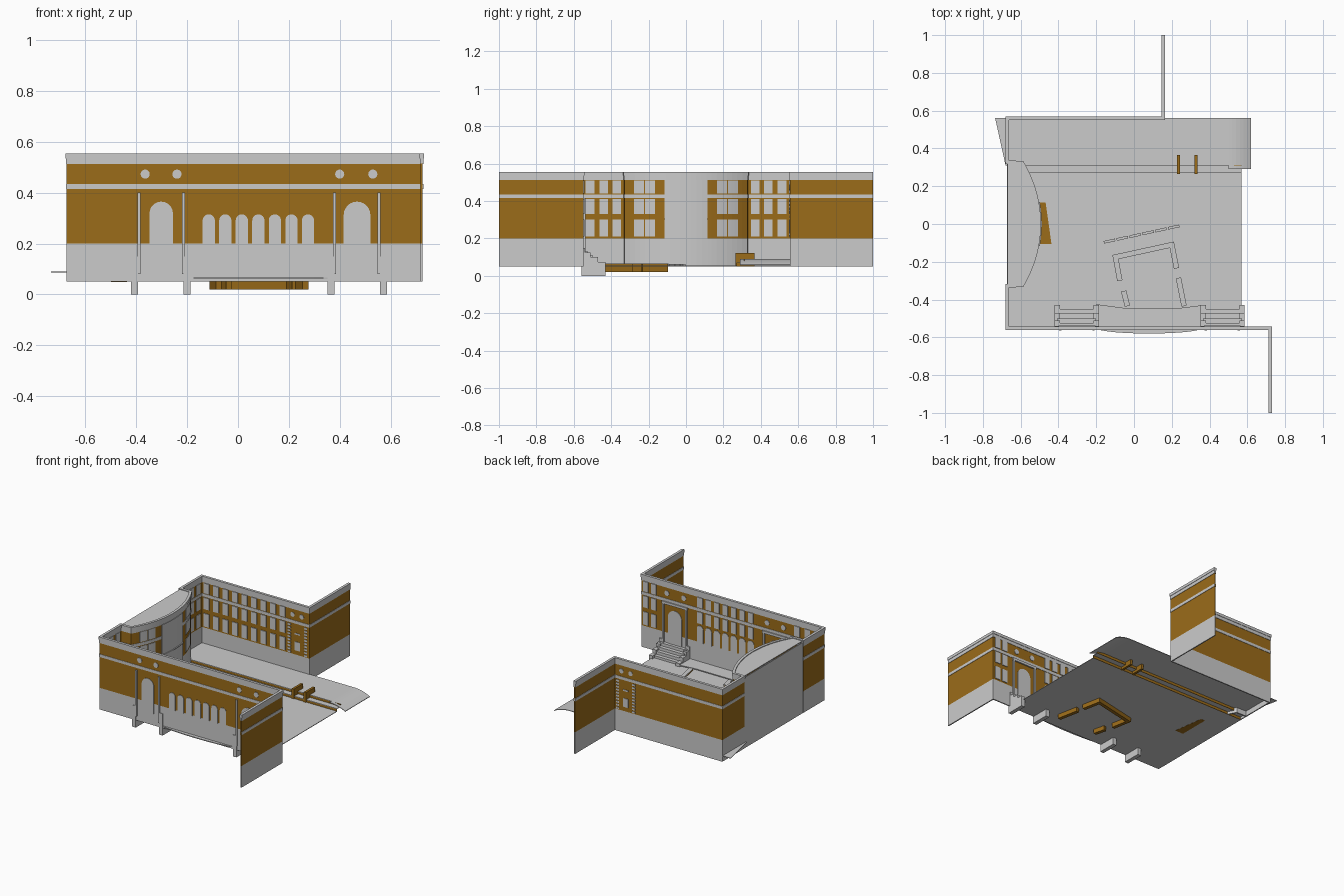
import bpy, bmesh, math
from mathutils import Vector

if "Cube" in bpy.data.objects:
    bpy.data.objects.remove(bpy.data.objects["Cube"])

brown = bpy.data.materials.new("brown_wall")
brown.diffuse_color = (0.33, 0.15, 0.01, 1)
brown.use_nodes = True
brown.node_tree.nodes["Principled BSDF"].inputs["Base Color"].default_value = brown.diffuse_color


def finish(name, bm, mat=None):
    bmesh.ops.recalc_face_normals(bm, faces=bm.faces)
    me = bpy.data.meshes.new(name)
    bm.to_mesh(me)
    bm.free()
    ob = bpy.data.objects.new(name, me)
    bpy.context.collection.objects.link(ob)
    if mat:
        me.materials.append(mat)
    return ob


def add_prism(bm, pts, vec):
    f = bm.faces.new([bm.verts.new(p) for p in pts])
    r = bmesh.ops.extrude_face_region(bm, geom=[f], use_keep_orig=True)
    bmesh.ops.translate(bm, vec=vec, verts=[v for v in r["geom"] if isinstance(v, bmesh.types.BMVert)])


def prisms(name, items, mat=None):
    bm = bmesh.new()
    for pts, vec in items:
        add_prism(bm, pts, vec)
    return finish(name, bm, mat)


def box(x0, x1, y0, y1, z0, z1):
    return [(x0, y0, z0), (x1, y0, z0), (x1, y1, z0), (x0, y1, z0)], (0, 0, z1 - z0)


def ribbon(name, paths, z0, z1, t, mat=None):
    """Upright walls of thickness t following 2D paths, mitred at corners."""
    bm = bmesh.new()
    for path in paths:
        p = [Vector(q) for q in path]
        rings = []
        for i, q in enumerate(p):
            a = (q - p[i - 1]).normalized() if i else (p[1] - q).normalized()
            b = (p[i + 1] - q).normalized() if i < len(p) - 1 else a
            n = Vector((-a.y - b.y, a.x + b.x)).normalized()
            n *= t / 2 / max(0.3, n.dot(Vector((-a.y, a.x))))
            rings.append([bm.verts.new((*(q + s * n), z)) for s, z in ((-1, z0), (1, z0), (1, z1), (-1, z1))])
        for r, s in zip(rings, rings[1:]):
            for k in range(4):
                bm.faces.new((r[k], r[(k + 1) % 4], s[(k + 1) % 4], s[k]))
        bm.faces.new(rings[0])
        bm.faces.new(rings[-1])
    return finish(name, bm, mat)


def arch(x, w, z0, z1):
    r = w / 2
    pts = [(x - r, -0.559, z0), (x + r, -0.559, z0)]
    pts += [(x + r * math.cos(math.pi * i / 12), -0.559, z1 - r + r * math.sin(math.pi * i / 12)) for i in range(13)]
    return pts, (0, 0.014, 0)


def disc(x, y, z, r):
    a = [math.tau * i / 20 for i in range(20)]
    return [(x + r * math.cos(t), y - 0.007, z + r * math.sin(t)) for t in a], (0, 0.014, 0)


# Bowed facade curve (circle arc bulging into the courtyard)
R, CX = 0.63, -1.132


def bow(y, off=0.0):
    a = math.asin(y / R)
    return CX + (R + off) * math.cos(a), (R + off) * math.sin(a)


def bow_range(y0, y1, n=6, off=0.0):
    return [bow(y0 + (y1 - y0) * i / n, off) for i in range(n + 1)]


# Continuous courtyard wall in stacked layers
arc = bow_range(0.325, -0.325, 24)
path = [(0.155, 1), (0.155, 0.56), (-0.67, 0.56), (-0.67, 0.327)] + arc + \
       [(-0.67, -0.327), (-0.67, -0.552), (0.722, -0.552), (0.722, -1)]
ribbon("wall_base", [path], 0.05, 0.2, 0.008)
ribbon("wall_brown", [path], 0.2, 0.515, 0.008, brown)
ribbon("string_course", [path], 0.415, 0.435, 0.013)
ribbon("cornice_lower", [path], 0.512, 0.535, 0.013)
ribbon("cornice_upper", [path], 0.535, 0.555, 0.018)
ribbon("bow_back_panel", [[(-0.67, 0.33), (-0.67, -0.33)]], 0.05, 0.54, 0.006)
prisms("bow_roof", [([(x, y, 0.545) for x, y in [(-0.67, 0.327)] + arc + [(-0.67, -0.327)]], (0, 0, 0.005))])

# Window rows
rows = [(0.21, 0.3), (0.33, 0.41), (0.44, 0.51)]
ends, bays = [0.37, 0.44, 0.513], [(0.165, 0.217), (0.223, 0.275)]
items = [box(-0.667, -0.662, s * y - 0.023, s * y + 0.023, a, b) for y in ends for s in (1, -1) for a, b in rows]
prisms("side_windows", items)
for i, (a, b) in enumerate(rows):
    ribbon(f"bow_windows_{i}", [bow_range(s * u, s * v, 3, 0.004) for u, v in bays for s in (1, -1)], a, b, 0.006)
ribbon("bow_entrance_bay", [bow_range(-0.113, 0.113, 8, 0.005)], 0.05, 0.512, 0.008)
ribbon("bow_entrance_ledge", [bow_range(-0.113, 0.113, 8, 0.008)], 0.3, 0.306, 0.012)

back_x = [-0.63 + 0.073 * i for i in range(9)]
prisms("back_windows", [box(x - 0.021, x + 0.021, 0.551, 0.557, a, b) for x in back_x for a, b in rows])
mid_x = [-0.115 + 0.065 * i for i in range(7)]
end_x = [-0.62, -0.55, -0.47, 0.63, 0.69]
items = [box(x - 0.02, x + 0.02, -0.549, -0.543, a, b) for x in mid_x for a, b in rows[1:]]
items += [box(x - 0.02, x + 0.02, -0.549, -0.543, a, b) for x in end_x for a, b in rows]
prisms("front_windows", items)

# Arches, portals and round windows
prisms("arcade_windows", [arch(x, 0.048, 0.195, 0.315) for x in mid_x])
prisms("portal_doors", [arch(-0.302, 0.092, 0.13, 0.365), arch(0.468, 0.105, 0.13, 0.365)])
cols = [-0.39, -0.215, 0.38, 0.555]
prisms("portal_columns", [box(x - 0.006, x + 0.006, -0.564, -0.538, 0.08, 0.4) for x in cols])
prisms("portal_lintels", [box(a - 0.01, b + 0.01, -0.552, -0.538, 0.398, 0.415) for a, b in (cols[:2], cols[2:])])
items = [disc(x, -0.552, 0.473, 0.018) for x in (-0.365, -0.24, 0.4, 0.53)]
prisms("round_windows", items + [disc(x, 0.56, 0.473, 0.016) for x in (0.03, 0.1)])
prisms("back_quoins", [box(x - 0.011, x + 0.011, 0.553, 0.567, 0.205 + 0.021 * i, 0.217 + 0.021 * i)
                       for x in (0.005, 0.13) for i in range(10)])
prisms("back_panels", [box(0.048, 0.088, 0.553, 0.567, a, b) for a, b in ((0.23, 0.29), (0.34, 0.35))])

# Stepped cheek walls and stairs at the portals
prof = [(-0.56, 0), (-0.43, 0), (-0.43, 0.075), (-0.47, 0.075), (-0.47, 0.1), (-0.51, 0.1),
        (-0.51, 0.125), (-0.54, 0.125), (-0.54, 0.15), (-0.56, 0.15)]
cheeks = [-0.407, -0.2, 0.366, 0.572]
prisms("stair_cheeks", [([(x - 0.014, y, z) for y, z in prof], (0.028, 0, 0)) for x in cheeks])
items = [box(a, b, -0.55, -0.45 - 0.025 * i, 0.05 + 0.02 * i, 0.07 + 0.02 * i)
         for a, b in (cheeks[:2], cheeks[2:]) for i in range(4)]
prisms("portal_stairs", items)

# Ground, terrace steps and curved terrace lip
T = 0.004
prisms("courtyard_ground", [box(-0.67, 0.57, -0.552, 0.27, 0.05, 0.05 + T), box(-0.67, 0.57, 0.27, 0.31, 0.068, 0.068 + T)])
prisms("terrace", [([(-0.68, 0.31, 0.086), (0.5, 0.31, 0.086), (0.5, 0.56, 0.086), (-0.735, 0.56, 0.086)], (0, 0, T))])
prisms("terrace_risers", [box(-0.67, 0.57, 0.27, 0.273, 0.05, 0.07), box(-0.67, 0.57, 0.31, 0.313, 0.068, 0.088)], brown)
lip = [(0.5 + 0.12 * i / 6, 0.09 - 0.03 * (i / 6) ** 2) for i in range(7)]
lip += [(x, z - T) for x, z in reversed(lip)]
prisms("terrace_lip", [([(x, 0.29, z) for x, z in lip], (0, 0.27, 0))])
prisms("terrace_cheeks", [box(x - 0.008, x + 0.008, 0.265, 0.365, 0.05, 0.122) for x in (0.235, 0.327)], brown)
prisms("entrance_ramp", [([(-0.5, 0.115, 0.049), (-0.468, 0.115, 0.049), (-0.437, -0.105, 0.049), (-0.5, -0.105, 0.049)],
                          (0, 0, 0.007))], brown)

# Raised front platform with bowed edge
edge = [(0.08 + 0.28 * math.cos(math.pi * i / 14), -0.55 - 0.03 * math.sin(math.pi * i / 14), 0.06) for i in range(15)]
edge = edge[::-1] + [(0.36, -0.43, 0.06), (0.24, -0.445, 0.06), (-0.05, -0.445, 0.06), (-0.2, -0.425, 0.06)]
prisms("front_platform", [(edge, (0, 0, 0.006))])

# Skewed low garden wall with gaps, and dashed bench line
garden = [[(-0.075, -0.3), (-0.098, -0.175), (0.2, -0.11), (0.225, -0.235)],
          [(0.235, -0.285), (0.265, -0.435)], [(-0.055, -0.355), (-0.035, -0.435)]]
ribbon("garden_wall", garden, 0.02, 0.062, 0.024, brown)
ribbon("garden_wall_cap", garden, 0.062, 0.067, 0.028)
dash = [[(-0.16 + 0.068 * i, -0.097 + 0.0148 * i), (-0.1 + 0.068 * i, -0.084 + 0.0148 * i)] for i in range(6)]
ribbon("low_benches", dash, 0.05, 0.064, 0.014)
